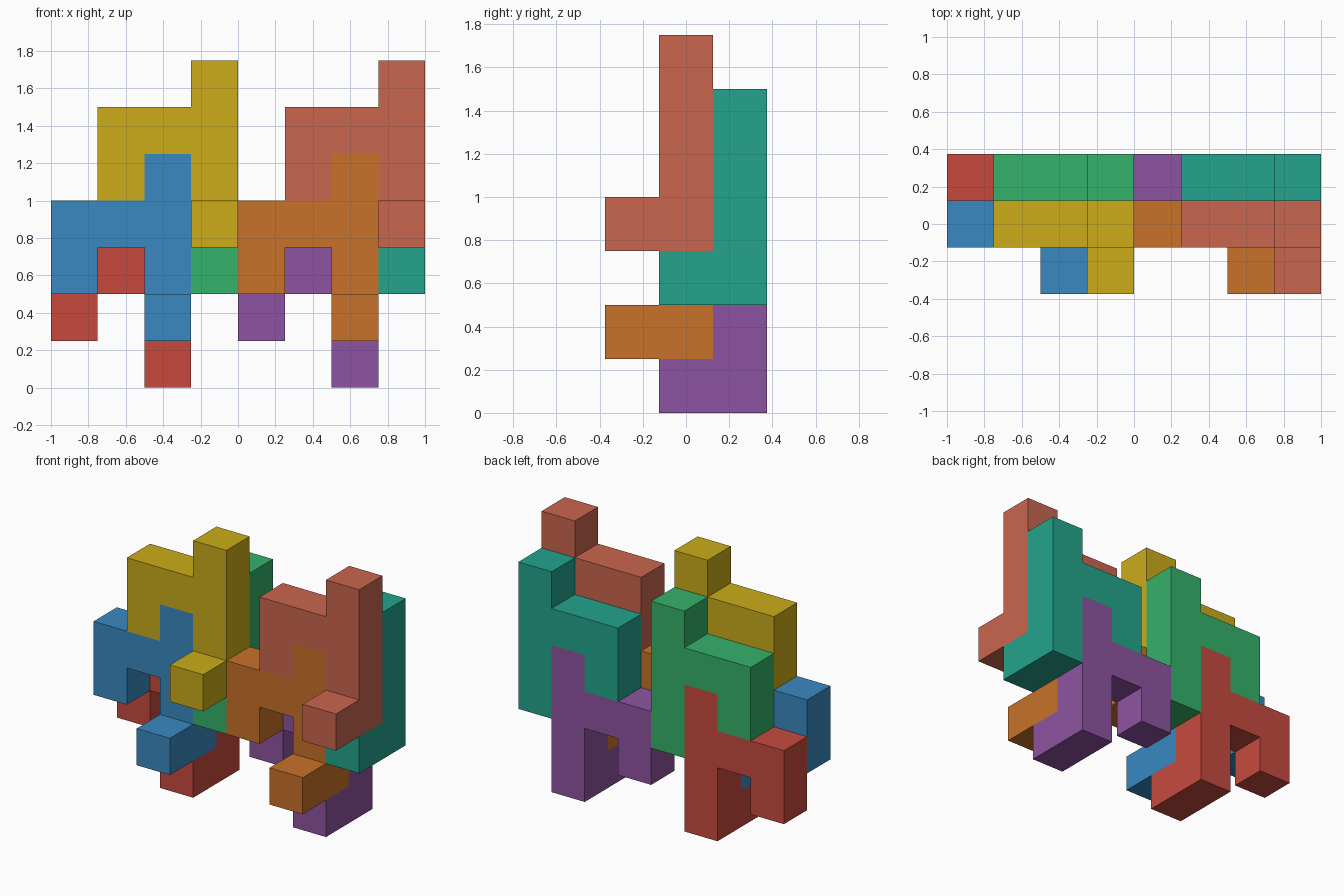
import bpy, bmesh
from mathutils import Vector

if "Cube" in bpy.data.objects:
    bpy.data.objects.remove(bpy.data.objects["Cube"])

U = 0.25                                   # edge of one cube cell
ORIGIN = Vector((-1.0, -0.375, 0.0))       # corner of cell (0, 0, 0)

# One interlocking piece as (x, y, z) cells: short leg, bridge, tall leg, foot
PIECE = [(0, 1, 2), (0, 1, 3), (1, 1, 3),
         (2, 1, 1), (2, 1, 2), (2, 1, 3), (2, 1, 4), (2, 0, 1)]


def srgb(r, g, b):
    def lin(c):
        c /= 255
        return c / 12.92 if c <= 0.04045 else ((c + 0.055) / 1.055) ** 2.4
    return (lin(r), lin(g), lin(b), 1)


def build_piece(name, shift, color):
    """Skin the outer faces of the cells and join coplanar faces."""
    cells = {tuple(c[i] + shift[i] for i in range(3)) for c in PIECE}
    bm = bmesh.new()
    for cell in cells:
        centre = Vector(cell) + Vector((0.5, 0.5, 0.5))
        for axis in range(3):
            for side in (-1, 1):
                n = Vector((0, 0, 0))
                n[axis] = side
                if tuple(int(cell[i] + n[i]) for i in range(3)) in cells:
                    continue
                u = Vector((0, 0, 0))
                u[(axis + 1) % 3] = 1
                v = n.cross(u)
                corners = [centre + (n + a * u + b * v) / 2
                           for a, b in ((-1, -1), (1, -1), (1, 1), (-1, 1))]
                bm.faces.new([bm.verts.new(ORIGIN + p * U) for p in corners])
    bmesh.ops.remove_doubles(bm, verts=bm.verts, dist=1e-4)
    bmesh.ops.dissolve_limit(bm, angle_limit=0.01, verts=bm.verts, edges=bm.edges)
    mesh = bpy.data.meshes.new(name)
    bm.to_mesh(mesh)
    bm.free()
    mat = bpy.data.materials.new(name + "_colour")
    mat.diffuse_color = color
    mat.use_nodes = True
    mat.node_tree.nodes["Principled BSDF"].inputs["Base Color"].default_value = mat.diffuse_color
    mesh.materials.append(mat)
    bpy.context.collection.objects.link(bpy.data.objects.new(name, mesh))


# Lower/upper pieces in front and back layers, two groups side by side
LAYOUT = [
    ("front_lower", (0, 0, 0), (57, 137, 193), (200, 114, 42)),
    ("front_upper", (1, 0, 2), (204, 172, 26), (201, 102, 78)),
    ("back_lower", (0, 1, -1), (199, 74, 61), (141, 84, 161)),
    ("back_upper", (1, 1, 1), (53, 178, 106), (35, 164, 140)),
]
for part, (dx, dy, dz), left, right in LAYOUT:
    build_piece("left_" + part + "_piece", (dx, dy, dz), srgb(*left))
    build_piece("right_" + part + "_piece", (dx + 4, dy, dz), srgb(*right))
